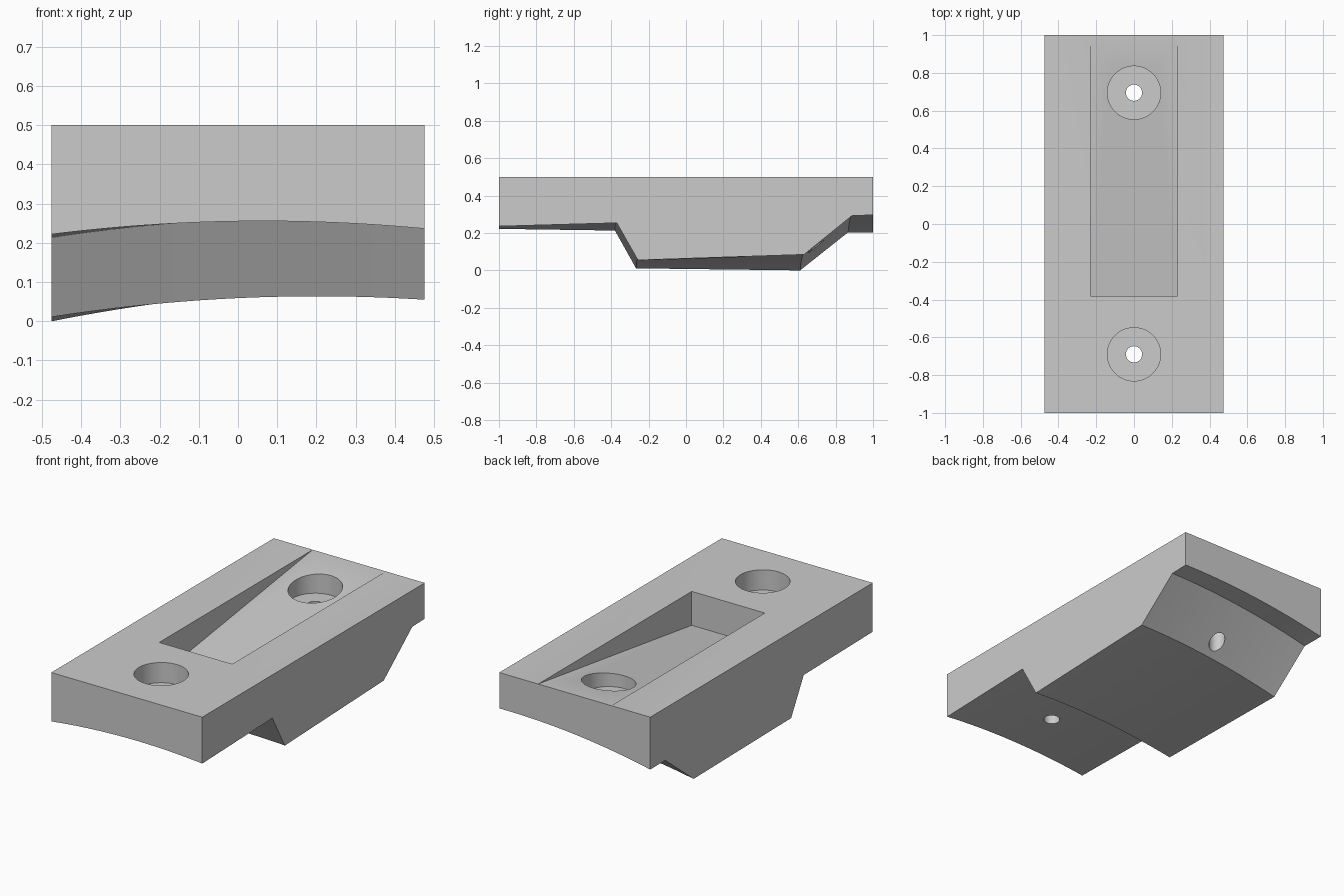
import bpy, bmesh, math

if "Cube" in bpy.data.objects:
    bpy.data.objects.remove(bpy.data.objects["Cube"])

HALF_W, TOP, COLS, SAG = 0.475, 0.5, 32, 0.026

def make_object(name, bm):
    bmesh.ops.recalc_face_normals(bm, faces=bm.faces[:])
    mesh = bpy.data.meshes.new(name)
    bm.to_mesh(mesh)
    bm.free()
    obj = bpy.data.objects.new(name, mesh)
    bpy.context.collection.objects.link(obj)
    return obj

def cylinder(name, y, radius, z0, z1, sides):
    bpy.ops.mesh.primitive_cylinder_add(vertices=sides, radius=radius, depth=z1 - z0,
                                        location=(0, y, (z0 + z1) / 2))
    bpy.context.object.name = name
    return bpy.context.object

def cut(target, cutter):
    cutter.hide_render = True
    mod = target.modifiers.new("cut", 'BOOLEAN')
    mod.operation, mod.solver, mod.object = 'DIFFERENCE', 'EXACT', cutter
    bpy.context.view_layer.objects.active = target
    bpy.ops.object.modifier_apply(modifier=mod.name)
    bpy.data.objects.remove(cutter)

# Stepped underside: y and z at the left edge, y and z at the right edge
stations = [(-1, 0.222, -1, 0.236), (-0.38, 0.213, -0.37, 0.254),
            (-0.267, 0.011, -0.257, 0.055), (0.61, 0.0, 0.631, 0.085),
            (0.866, 0.203, 0.888, 0.293), (1, 0.202, 1, 0.296)]

# Mounting block with a skewed, hollow-curved underside
bm = bmesh.new()
rows = []
for yl, zl, yr, zr in stations:
    row = []
    for i in range(COLS + 1):
        t = i / COLS
        z = zl + (zr - zl) * t + SAG * 4 * t * (1 - t)
        row.append(bm.verts.new((HALF_W * (2 * t - 1), yl + (yr - yl) * t, z)))
    rows.append(row)
for a, b in zip(rows, rows[1:]):
    for i in range(COLS):
        bm.faces.new((a[i], a[i + 1], b[i + 1], b[i]))
fl, fr, br, bl = [bm.verts.new((x * HALF_W, y, TOP))
                  for x, y in ((-1, -1), (1, -1), (1, 1), (-1, 1))]
bm.faces.new((fl, fr, br, bl))
bm.faces.new(rows[0] + [fr, fl])
bm.faces.new(rows[-1] + [br, bl])
bm.faces.new([r[0] for r in rows] + [bl, fl])
bm.faces.new([r[-1] for r in rows] + [br, fr])
block = make_object("mounting_block", bm)

# Wedge pocket: deep at the front, running out at the back edge
bm = bmesh.new()
profile = [(-0.38, 0.307), (1.1, 0.514), (1.1, 0.7), (-0.38, 0.7)]
face = bm.faces.new([bm.verts.new((-0.23, y, z)) for y, z in profile])
ext = bmesh.ops.extrude_face_region(bm, geom=[face])
bmesh.ops.translate(bm, vec=(0.46, 0, 0),
                    verts=[v for v in ext["geom"] if isinstance(v, bmesh.types.BMVert)])
cut(block, make_object("pocket_cutter", bm))

# Counterbored screw holes
for y, floor in ((-0.69, 0.385), (0.695, 0.365)):
    cut(block, cylinder("counterbore_cutter", y, 0.141, floor, 0.7, 48))
    cut(block, cylinder("screw_hole_cutter", y, 0.043, -0.2, 0.7, 32))

bpy.ops.object.select_all(action='DESELECT')
block.select_set(True)
bpy.context.view_layer.objects.active = block
bpy.ops.object.shade_smooth_by_angle(angle=math.radians(20))
